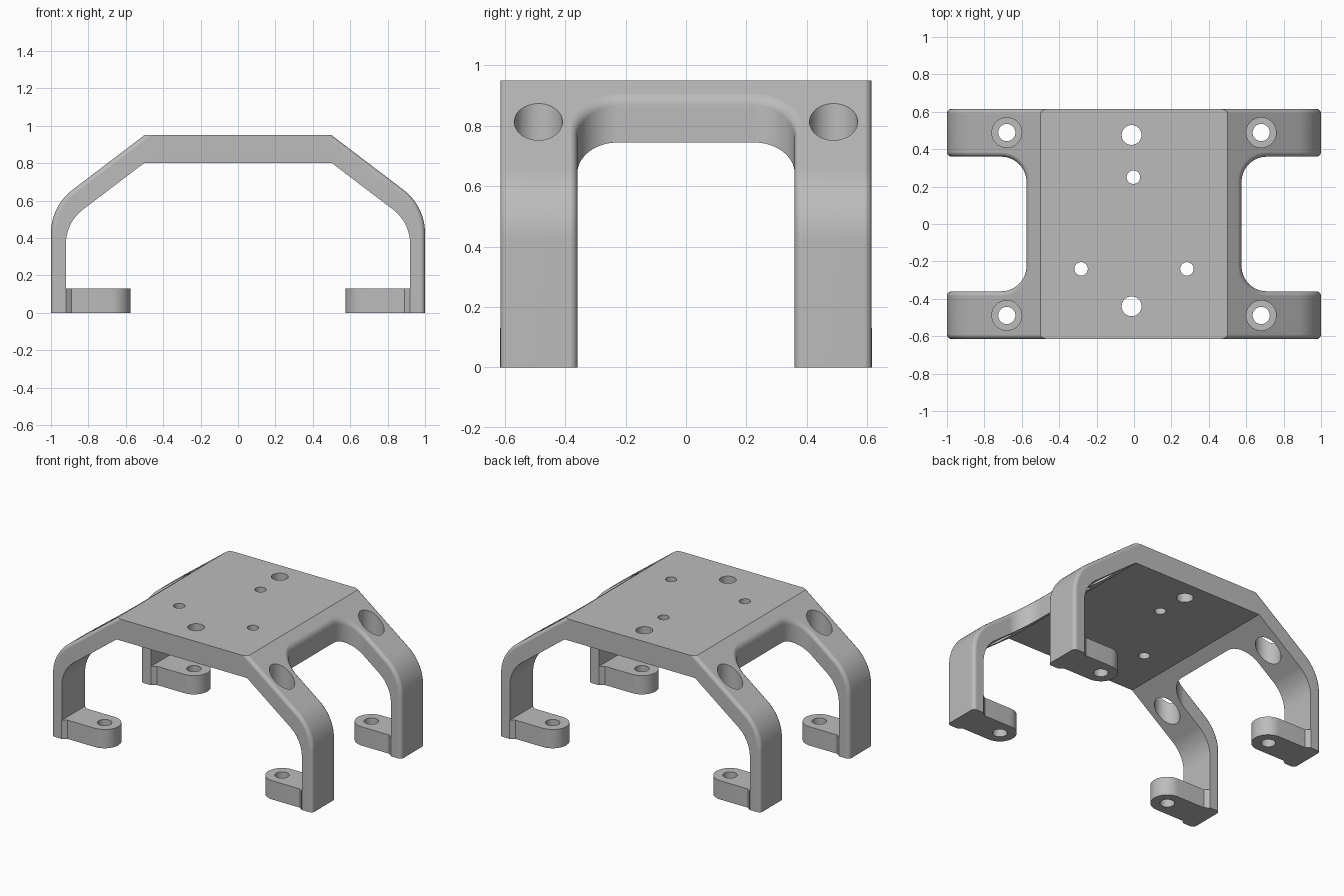
import bpy, bmesh, math
from mathutils import Vector

default = bpy.data.objects.get("Cube")
if default:
    bpy.data.objects.remove(default)

grey = bpy.data.materials.new("plain grey")
grey.use_nodes = True
COLOUR = (0.5, 0.5, 0.5, 1)
grey.diffuse_color = COLOUR
grey.node_tree.nodes["Principled BSDF"].inputs["Base Color"].default_value = COLOUR


def rounded(points, steps=14):
    """Outline from (u, v, radius) corners, with each radius turned into an arc."""
    out = []
    for i, (u, v, r) in enumerate(points):
        p = Vector((u, v))
        if not r:
            out.append(p)
            continue
        a = (Vector(points[i - 1][:2]) - p).normalized()
        b = (Vector(points[(i + 1) % len(points)][:2]) - p).normalized()
        half = a.angle(b) / 2
        centre = p + (a + b).normalized() * r / math.sin(half)
        start = p + a * r / math.tan(half) - centre
        end = p + b * r / math.tan(half) - centre
        sweep = start.angle_signed(end)
        for k in range(steps + 1):
            t = -sweep * k / steps
            c, s = math.cos(t), math.sin(t)
            out.append(centre + Vector((c * start.x - s * start.y, s * start.x + c * start.y)))
    return out


def circle(x, y, r, n=40):
    return [Vector((x + r * math.cos(math.tau * k / n), y + r * math.sin(math.tau * k / n)))
            for k in range(n)]


def prism(name, outlines, low, high, along_y=False):
    """Solid made by extruding one or more outlines along z (or y)."""
    bm = bmesh.new()
    for outline in outlines:
        verts = [bm.verts.new((p.x, low, p.y) if along_y else (p.x, p.y, low)) for p in outline]
        face = bm.faces.new(verts)
        new = bmesh.ops.extrude_face_region(bm, geom=[face])["geom"]
        shift = Vector((0, high - low, 0)) if along_y else Vector((0, 0, high - low))
        bmesh.ops.translate(bm, vec=shift, verts=[g for g in new if isinstance(g, bmesh.types.BMVert)])
    bmesh.ops.recalc_face_normals(bm, faces=bm.faces)
    mesh = bpy.data.meshes.new(name)
    bm.to_mesh(mesh)
    bm.free()
    mesh.materials.append(grey)
    obj = bpy.data.objects.new(name, mesh)
    bpy.context.collection.objects.link(obj)
    return obj


def activate(obj):
    bpy.ops.object.select_all(action='DESELECT')
    obj.select_set(True)
    bpy.context.view_layer.objects.active = obj


def cut(obj, cutter):
    mod = obj.modifiers.new("cut", 'BOOLEAN')
    mod.operation, mod.solver, mod.object = 'DIFFERENCE', 'EXACT', cutter
    activate(obj)
    bpy.ops.object.modifier_apply(modifier=mod.name)
    bpy.data.objects.remove(cutter)


def finish(obj):
    activate(obj)
    bpy.ops.object.shade_smooth_by_angle(angle=math.radians(32))


DEPTH, LEG_IN, HOLE_X, HOLE_Y = 0.615, 0.36, 0.68, 0.489

# Frame: bent strip profile, top plate with sloping shoulders and upright legs
half = [(0.5, 0.95, 0), (1, 0.57, 0.29), (1, 0, 0), (0.92, 0, 0), (0.92, 0.483, 0.23), (0.5, 0.802, 0)]
other = [(-x, z, r) for x, z, r in reversed(half)]
frame = prism("frame", [rounded(half + other)], -DEPTH, DEPTH, along_y=True)

# Rounded openings that split each side into two legs
openings = []
for s in (1, -1):
    openings.append(rounded([(s * 0.575, -LEG_IN, 0.135), (s * 1.2, -LEG_IN, 0),
                             (s * 1.2, LEG_IN, 0), (s * 0.575, LEG_IN, 0.135)]))
cut(frame, prism("opening_cutter", openings, -0.2, 1.2))

# Soften the outer edges of shoulders and legs
bm = bmesh.new()
bm.from_mesh(frame.data)
bm.normal_update()


def is_outer(face):
    n, c = face.normal, face.calc_center_median()
    outward = n.x * (1 if c.x > 0 else -1)
    return abs(n.y) < 0.01 and outward > 0.1 and (n.z > 0.1 or abs(c.x) > 0.95)


edges = []
for e in bm.edges:
    if len(e.link_faces) == 2:
        flags = [is_outer(f) for f in e.link_faces]
        if flags[0] != flags[1]:
            neighbour = e.link_faces[flags.index(False)]
            if abs(neighbour.normal.z) < 0.9:
                edges.append(e)
bmesh.ops.bevel(bm, geom=edges, offset=0.025, offset_type='OFFSET', segments=4,
                profile=0.5, affect='EDGES', clamp_overlap=False)
bm.to_mesh(frame.data)
bm.free()

# Mounting holes in the plate and tool access holes in the shoulders
holes = [circle(-0.013, 0.476, 0.053), circle(-0.013, -0.44, 0.053), circle(-0.003, 0.25, 0.036)]
holes += [circle(s * 0.283, -0.24, 0.036) for s in (1, -1)]
holes += [circle(s * HOLE_X, t * HOLE_Y, 0.08) for s in (1, -1) for t in (1, -1)]
cut(frame, prism("hole_cutter", holes, 0.3, 1.2))
finish(frame)
weighted = frame.modifiers.new("weighted normals", 'WEIGHTED_NORMAL')
weighted.keep_sharp = True

# Feet: round-ended tabs with a flared root and a screw hole
R, FLARE = 0.105, 0.022
for s, side in ((1, "left"), (-1, "right")):
    for t, end in ((1, "back"), (-1, "front")):
        tip = [Vector((HOLE_X - R * math.sin(math.pi * k / 24), R * math.cos(math.pi * k / 24)))
               for k in range(25)]
        root = [Vector((0.89, -R)), Vector((0.92, -R - FLARE)),
                Vector((0.92, R + FLARE)), Vector((0.89, R))]
        outline = [Vector((s * p.x, p.y + t * HOLE_Y)) for p in tip + root]
        foot = prism(f"{end}_{side}_foot", [outline], 0, 0.13)
        cut(foot, prism("screw_cutter", [circle(s * HOLE_X, t * HOLE_Y, 0.046)], -0.1, 0.3))
        finish(foot)
